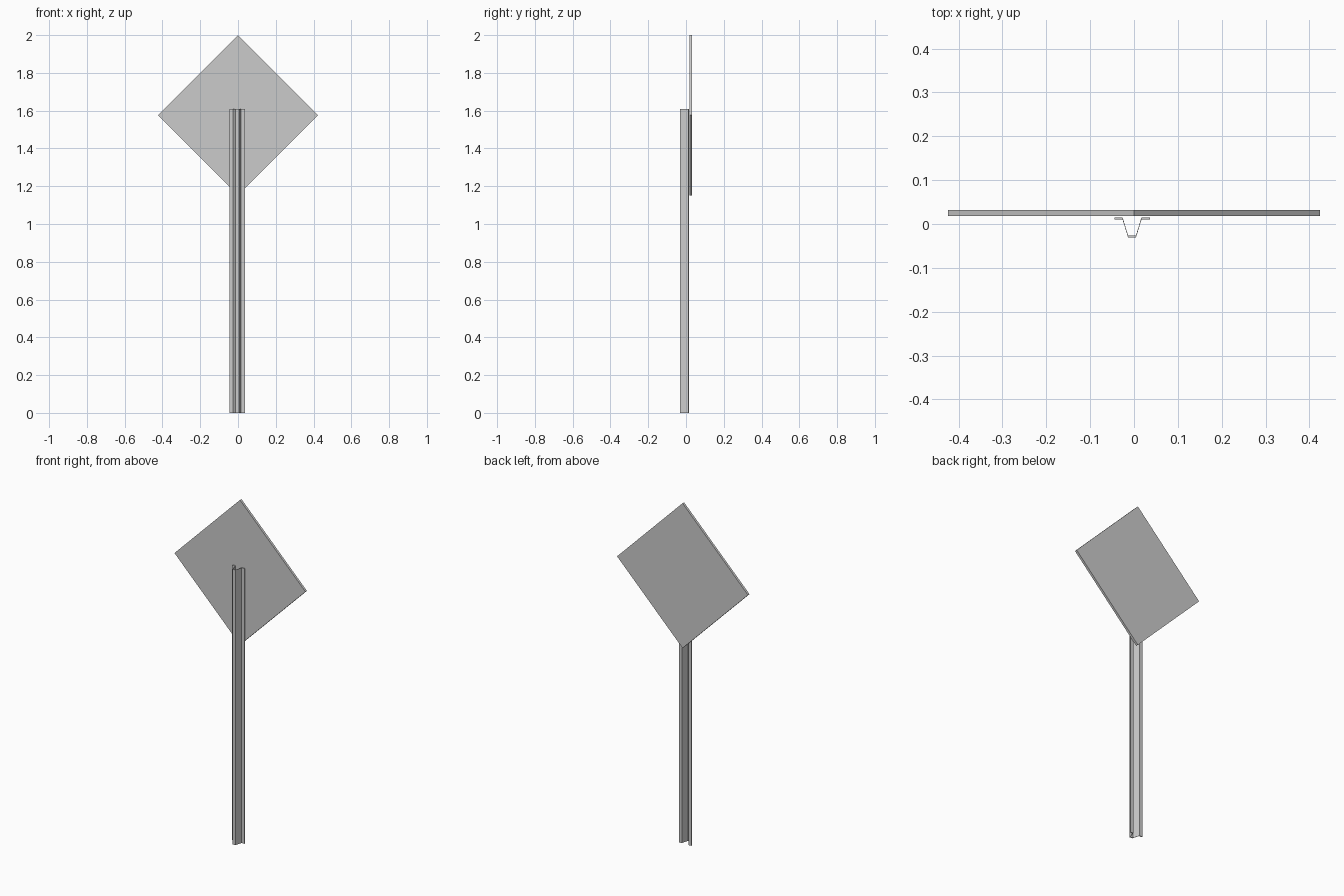
import bpy, bmesh
from mathutils import Vector

if "Cube" in bpy.data.objects:
    bpy.data.objects.remove(bpy.data.objects["Cube"])


def extrude_profile(name, points, offset):
    """Closed planar outline extruded along offset into a solid."""
    bm = bmesh.new()
    face = bm.faces.new([bm.verts.new(p) for p in points])
    result = bmesh.ops.extrude_face_region(bm, geom=[face], use_keep_orig=True)
    moved = [g for g in result["geom"] if isinstance(g, bmesh.types.BMVert)]
    bmesh.ops.translate(bm, verts=moved, vec=Vector(offset))
    bmesh.ops.recalc_face_normals(bm, faces=bm.faces)
    mesh = bpy.data.meshes.new(name)
    bm.to_mesh(mesh)
    bm.free()
    obj = bpy.data.objects.new(name, mesh)
    bpy.context.collection.objects.link(obj)
    return obj


# Hat-section post: half profile mirrored about its own centre line
post_x, wall = -0.0045, 0.005
half = [(0.0405, 0.010), (0.0215, 0.010), (0.009, -0.031)]
line = [(-x, y) for x, y in half] + half[::-1]
outline = line + [(x, y + wall) for x, y in reversed(line)]
extrude_profile("sign_post", [(x + post_x, y, 0) for x, y in outline], (0, 0, 1.61))

# Diamond sign panel
r, cz = 0.424, 1.576
diamond = [(0, 0.018, cz - r), (r, 0.018, cz), (0, 0.018, cz + r), (-r, 0.018, cz)]
extrude_profile("sign_panel", diamond, (0, 0.014, 0))
